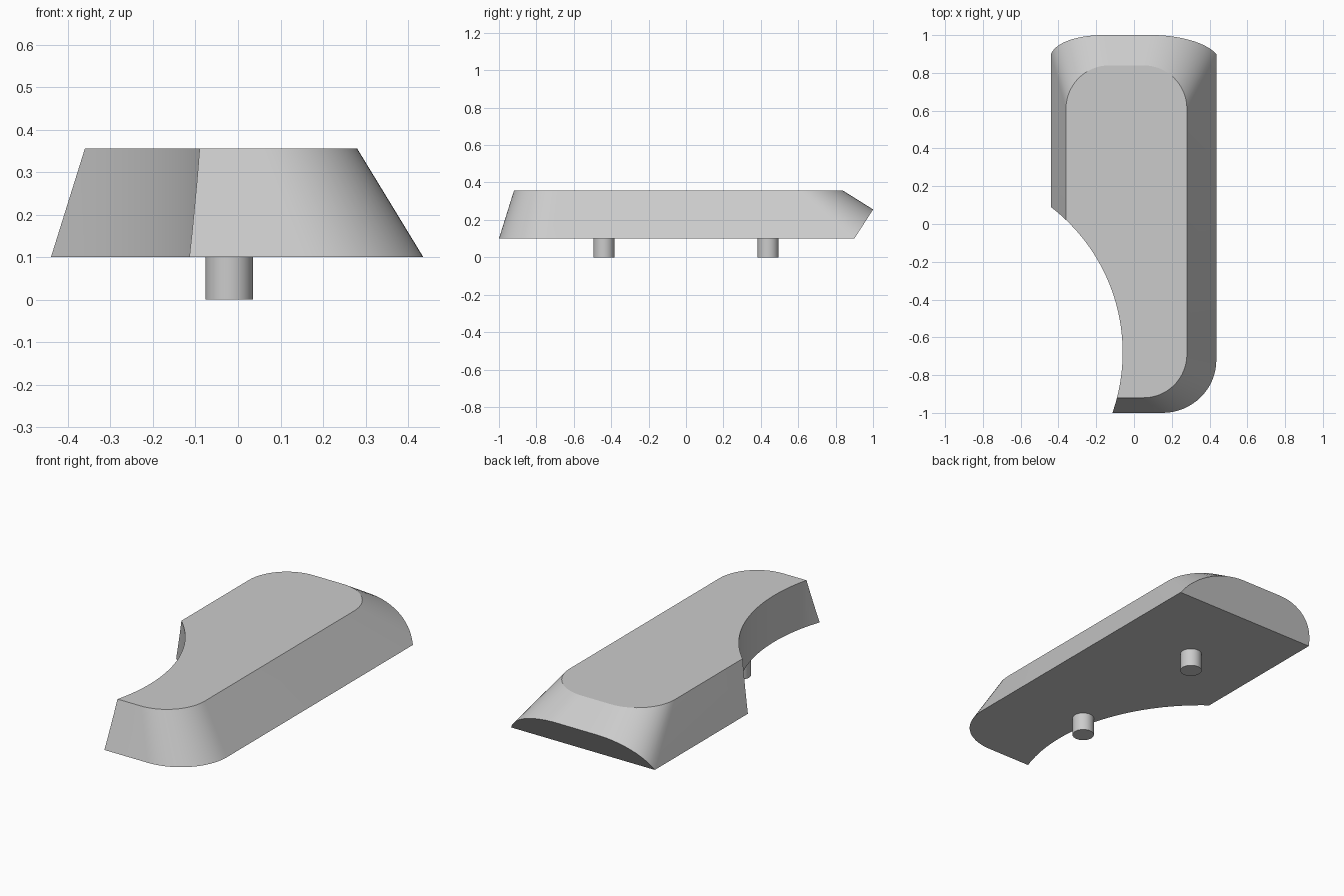
import bpy, bmesh, math
from mathutils import Vector

cube = bpy.data.objects.get("Cube")
if cube:
    bpy.data.objects.remove(cube, do_unlink=True)

grey = bpy.data.materials.new("neutral_grey")
grey.use_nodes = True
colour = (0.6, 0.6, 0.6, 1)
grey.diffuse_color = colour
grey.node_tree.nodes["Principled BSDF"].inputs["Base Color"].default_value = colour

BASE, TOP = 0.10, 0.356
SEGMENTS = 16


def make_object(name, bm):
    bmesh.ops.recalc_face_normals(bm, faces=bm.faces)
    mesh = bpy.data.meshes.new(name)
    bm.to_mesh(mesh)
    bm.free()
    mesh.materials.append(grey)
    obj = bpy.data.objects.new(name, mesh)
    bpy.context.collection.objects.link(obj)
    return obj


def smooth(obj):
    bpy.ops.object.select_all(action='DESELECT')
    obj.select_set(True)
    bpy.context.view_layer.objects.active = obj
    bpy.ops.object.shade_smooth_by_angle(angle=math.radians(25))


def cylinder(name, x, y, z0, z1, radius, sides):
    bm = bmesh.new()
    bmesh.ops.create_cone(bm, cap_ends=True, segments=sides,
                          radius1=radius, radius2=radius, depth=z1 - z0)
    bmesh.ops.translate(bm, verts=bm.verts, vec=(x, y, (z0 + z1) / 2))
    return make_object(name, bm)


def rounded_ring(bm, z, outer, inner):
    """Outline with elliptical corners; both boxes are (left, right, front, back)."""
    ring = []
    for i, (xi, yi) in enumerate(((1, 3), (0, 3), (0, 2), (1, 2))):
        rx, ry = abs(outer[xi] - inner[xi]), abs(outer[yi] - inner[yi])
        for k in range(SEGMENTS + 1):
            a = (i + k / SEGMENTS) * math.pi / 2
            ring.append(bm.verts.new((inner[xi] + rx * math.cos(a),
                                      inner[yi] + ry * math.sin(a), z)))
    return ring


# Tapered body with rounded corners
bm = bmesh.new()
lower = rounded_ring(bm, BASE, (-0.44, 0.436, -1.0, 1.25), (-0.20, 0.15, -0.72, 0.905))
upper = rounded_ring(bm, TOP, (-0.36, 0.28, -0.92, 0.84), (-0.13, 0.05, -0.69, 0.61))
for i in range(len(lower)):
    j = (i + 1) % len(lower)
    bm.faces.new((lower[i], lower[j], upper[j], upper[i]))
bm.faces.new(lower[::-1])
bm.faces.new(upper)

# Undercut at the back end
cut = bmesh.ops.bisect_plane(bm, geom=bm.verts[:] + bm.edges[:] + bm.faces[:],
                             plane_co=Vector((0, 0.90, BASE)),
                             plane_no=Vector((0, 0.155, -0.10)).normalized(),
                             clear_outer=True)
rim = [e for e in cut["geom_cut"] if isinstance(e, bmesh.types.BMEdge) and e.is_boundary]
bmesh.ops.edgeloop_fill(bm, edges=rim)
body = make_object("body", bm)

# Concave scoop in the right side
cutter = cylinder("scoop_cutter", -1.03, -0.68, -0.2, 0.7, 0.97, 160)
cutter.hide_render = True
scoop = body.modifiers.new("scoop", 'BOOLEAN')
scoop.operation = 'DIFFERENCE'
scoop.solver = 'EXACT'
scoop.object = cutter
bpy.context.view_layer.objects.active = body
bpy.ops.object.modifier_apply(modifier=scoop.name)
bpy.data.objects.remove(cutter, do_unlink=True)
smooth(body)

# Mounting pegs
for name, y in (("front_peg", -0.439), ("back_peg", 0.439)):
    smooth(cylinder(name, -0.021, y, 0, BASE + 0.005, 0.056, 40))
